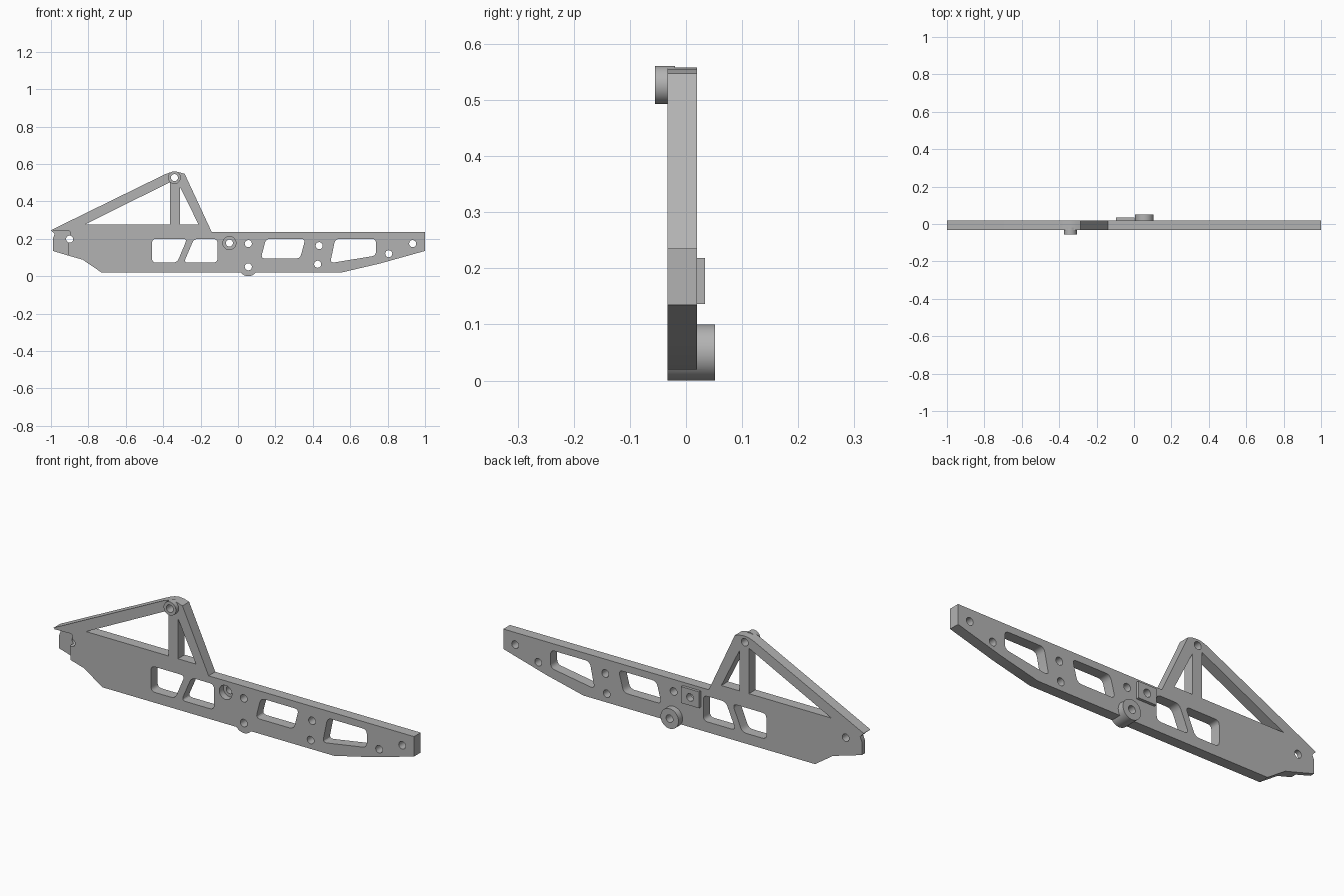
import bpy, bmesh, math
from mathutils import Vector

cube = bpy.data.objects.get("Cube")
if cube:
    bpy.data.objects.remove(cube, do_unlink=True)

FRONT, BACK = -0.033, 0.02

grey = bpy.data.materials.new("plain grey")
grey.use_nodes = True
grey.diffuse_color = (0.45, 0.45, 0.45, 1)
grey.node_tree.nodes["Principled BSDF"].inputs["Base Color"].default_value = (0.45, 0.45, 0.45, 1)


def prism(name, points, y0, y1):
    """Solid with an x-z profile, running from y0 to y1."""
    bm = bmesh.new()
    face = bm.faces.new([bm.verts.new((x, y0, z)) for x, z in points])
    ext = bmesh.ops.extrude_face_region(bm, geom=[face])
    verts = [v for v in ext["geom"] if isinstance(v, bmesh.types.BMVert)]
    bmesh.ops.translate(bm, verts=verts, vec=(0, y1 - y0, 0))
    bmesh.ops.recalc_face_normals(bm, faces=bm.faces)
    mesh = bpy.data.meshes.new(name)
    bm.to_mesh(mesh)
    bm.free()
    mesh.materials.append(grey)
    ob = bpy.data.objects.new(name, mesh)
    bpy.context.collection.objects.link(ob)
    return ob


def circle(x, z, r, n=40):
    return [(x + r * math.cos(math.tau * i / n), z + r * math.sin(math.tau * i / n)) for i in range(n)]


def rounded(corners, r=0.024, steps=5):
    """Polygon with softened corners."""
    pts = [Vector(c) for c in corners]
    out = []
    for i, p in enumerate(pts):
        a = p + (pts[i - 1] - p).normalized() * r
        b = p + (pts[(i + 1) % len(pts)] - p).normalized() * r
        for k in range(steps + 1):
            t = k / steps
            out.append(a * (1 - t) ** 2 + p * 2 * t * (1 - t) + b * t * t)
    return out


def combine(target, other, operation):
    mod = target.modifiers.new(operation.lower(), "BOOLEAN")
    mod.operation = operation
    mod.solver = "EXACT"
    mod.object = other
    bpy.context.view_layer.update()
    bpy.context.view_layer.objects.active = target
    bpy.ops.object.modifier_apply(modifier=mod.name)
    bpy.data.objects.remove(other, do_unlink=True)


# Main plate with the raised triangular frame
plate = prism("side_rail", [
    (-1, 0.246), (-0.39, 0.545), (-0.365, 0.554), (-0.34, 0.558), (-0.31, 0.555), (-0.285, 0.547),
    (-0.14, 0.235), (1, 0.235), (1, 0.135), (0.76, 0.068), (0.555, 0.02),
    (-0.73, 0.02), (-0.83, 0.088), (-0.9, 0.108), (-0.99, 0.135), (-0.99, 0.2), (-0.98, 0.225)],
    FRONT, BACK)

# Bosses and the square mounting pad
lower = (0.055, 0.05)
upper = (-0.34, 0.527)
pad = (-0.046, 0.177)
combine(plate, prism("lower_boss", circle(*lower, 0.05), FRONT, 0.052), "UNION")
combine(plate, prism("upper_boss", circle(*upper, 0.034), -0.055, -0.02), "UNION")
px, pz = 0.05, 0.041
combine(plate, prism("mount_pad", [(pad[0] + sx * px, pad[1] + sz * pz)
        for sx, sz in ((-1, -1), (1, -1), (1, 1), (-1, 1))], 0, 0.034), "UNION")

# Stepped recess on the front of the tail
combine(plate, prism("tail_recess", [
    (-1.1, 0.238), (-0.9, 0.242), (-0.895, 0.222), (-0.91, 0.2), (-0.905, 0.05), (-1.1, 0.05)],
    -0.1, -0.004), "DIFFERENCE")

# Frame openings and rounded windows
openings = [
    [(-0.82, 0.275), (-0.363, 0.503), (-0.363, 0.275)],
    [(-0.31, 0.476), (-0.21, 0.275), (-0.31, 0.275)],
    rounded([(-0.46, 0.2), (-0.272, 0.2), (-0.326, 0.072), (-0.46, 0.072)]),
    rounded([(-0.235, 0.2), (-0.11, 0.2), (-0.11, 0.072), (-0.29, 0.072)]),
    rounded([(0.15, 0.2), (0.36, 0.2), (0.332, 0.094), (0.122, 0.094)]),
    rounded([(0.52, 0.2), (0.738, 0.2), (0.738, 0.11), (0.493, 0.07)]),
]

# Bolt holes
for x, z in [lower, upper, pad, (-0.9, 0.198), (0.055, 0.174), (0.434, 0.163),
             (0.426, 0.064), (0.806, 0.12), (0.934, 0.174)]:
    openings.append(circle(x, z, 0.019, 24))

for shape in openings:
    combine(plate, prism("cutter", shape, -0.2, 0.2), "DIFFERENCE")

# Counterbore in front of the mounting pad
combine(plate, prism("counterbore", circle(*pad, 0.035), -0.1, 0.0), "DIFFERENCE")

# Smooth round walls, sharp edges
bpy.ops.object.select_all(action="DESELECT")
plate.select_set(True)
bpy.context.view_layer.objects.active = plate
bpy.ops.object.shade_smooth_by_angle(angle=math.radians(25))
